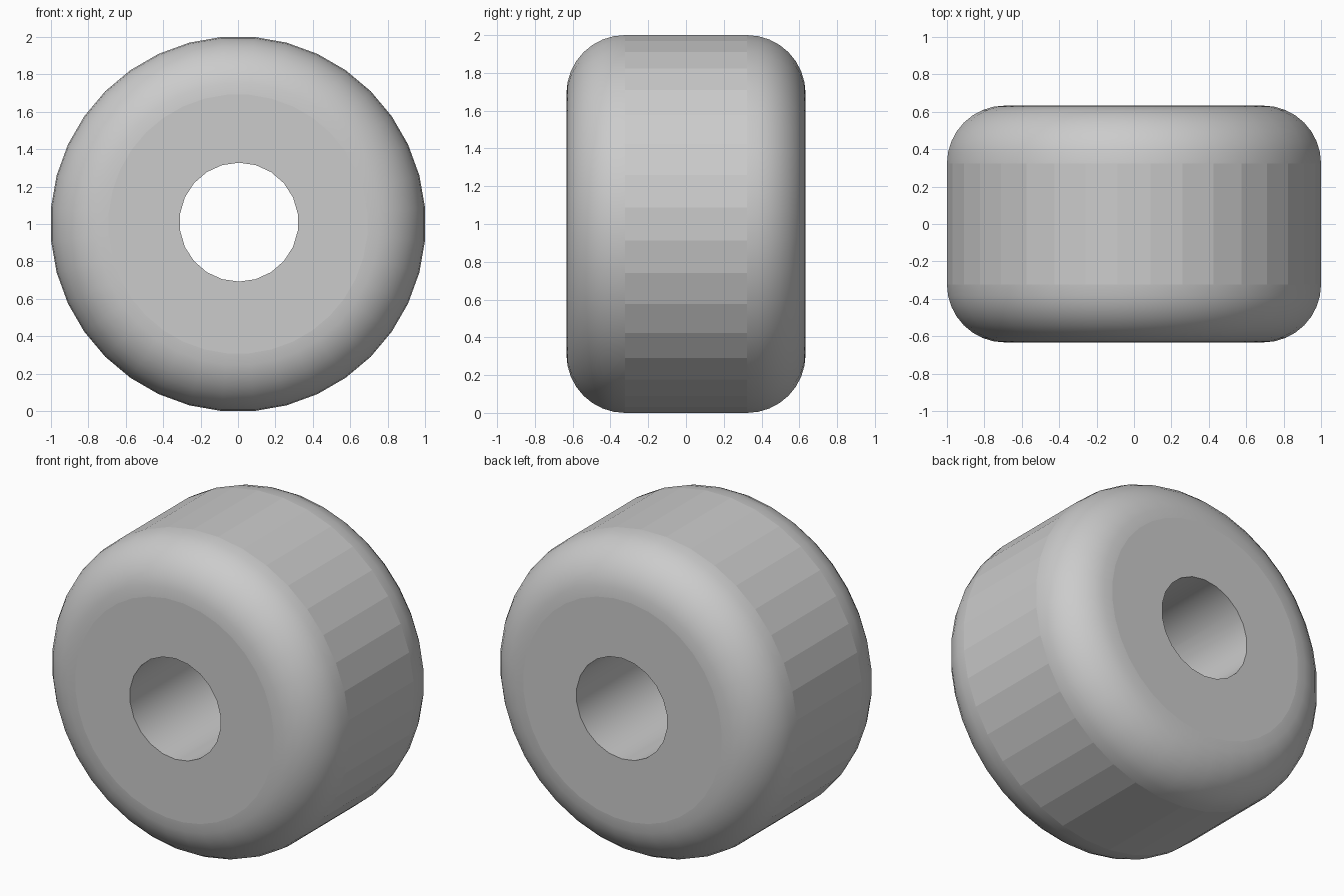
import bpy
import math

if "Cube" in bpy.data.objects:
    bpy.data.objects.remove(bpy.data.objects["Cube"], do_unlink=True)

SIDES = 36          # facets around the tread
HALF_WIDTH = 0.633
FILLET = 0.31
STEPS = 8           # rings in each rounded shoulder
RADIUS = 1 / math.cos(math.pi / SIDES)
CENTRE_Z = 1.0

rubber = bpy.data.materials.new("plain grey")
rubber.use_nodes = True
grey = (0.6, 0.6, 0.6, 1)
rubber.diffuse_color = grey
rubber.node_tree.nodes["Principled BSDF"].inputs["Base Color"].default_value = grey

# Half profile as (radius, y): front shoulder, then its mirror at the back
shoulder = []
for i in range(STEPS + 1):
    a = math.pi / 2 * i / STEPS
    shoulder.append((RADIUS - FILLET + FILLET * math.sin(a),
                     -HALF_WIDTH + FILLET - FILLET * math.cos(a)))
profile = shoulder + [(r, -y) for r, y in reversed(shoulder)]

# Spin the profile around the y axis
verts, faces = [], []
for r, y in profile:
    for s in range(SIDES):
        a = 2 * math.pi * (s + 0.5) / SIDES
        verts.append((r * math.cos(a), y, CENTRE_Z + r * math.sin(a)))
for ring in range(len(profile) - 1):
    for s in range(SIDES):
        n = (s + 1) % SIDES
        b, t = ring * SIDES, (ring + 1) * SIDES
        faces.append((b + s, b + n, t + n, t + s))
last = (len(profile) - 1) * SIDES
faces.append(tuple(reversed(range(SIDES))))
faces.append(tuple(range(last, last + SIDES)))

mesh = bpy.data.meshes.new("wheel")
mesh.from_pydata(verts, [], faces)
mesh.materials.append(rubber)
wheel = bpy.data.objects.new("wheel", mesh)
bpy.context.collection.objects.link(wheel)

# Consistent outward normals
bpy.context.view_layer.objects.active = wheel
wheel.select_set(True)
bpy.ops.object.mode_set(mode='EDIT')
bpy.ops.mesh.select_all(action='SELECT')
bpy.ops.mesh.normals_make_consistent(inside=False)
bpy.ops.object.mode_set(mode='OBJECT')

# Smooth shoulders, faceted tread and flat ends
for p in mesh.polygons:
    is_end = len(p.vertices) > 4
    is_tread = abs(p.center.y) < 0.01
    p.use_smooth = not (is_end or is_tread)

# Axle hole, cut straight through
bpy.ops.mesh.primitive_cylinder_add(vertices=22, radius=0.318, depth=2,
                                    location=(0.005, 0, 1.01),
                                    rotation=(math.pi / 2, 0, 0))
cutter = bpy.context.object
cutter.name = "axle_hole_cutter"
cutter.hide_render = True
cutter.data.materials.append(rubber)
for p in cutter.data.polygons:
    p.use_smooth = len(p.vertices) == 4

hole = wheel.modifiers.new("axle_hole", 'BOOLEAN')
hole.operation = 'DIFFERENCE'
hole.solver = 'EXACT'
hole.object = cutter
bpy.ops.object.select_all(action='DESELECT')
bpy.context.view_layer.objects.active = wheel
wheel.select_set(True)
bpy.ops.object.modifier_apply(modifier=hole.name)
bpy.data.objects.remove(cutter, do_unlink=True)
